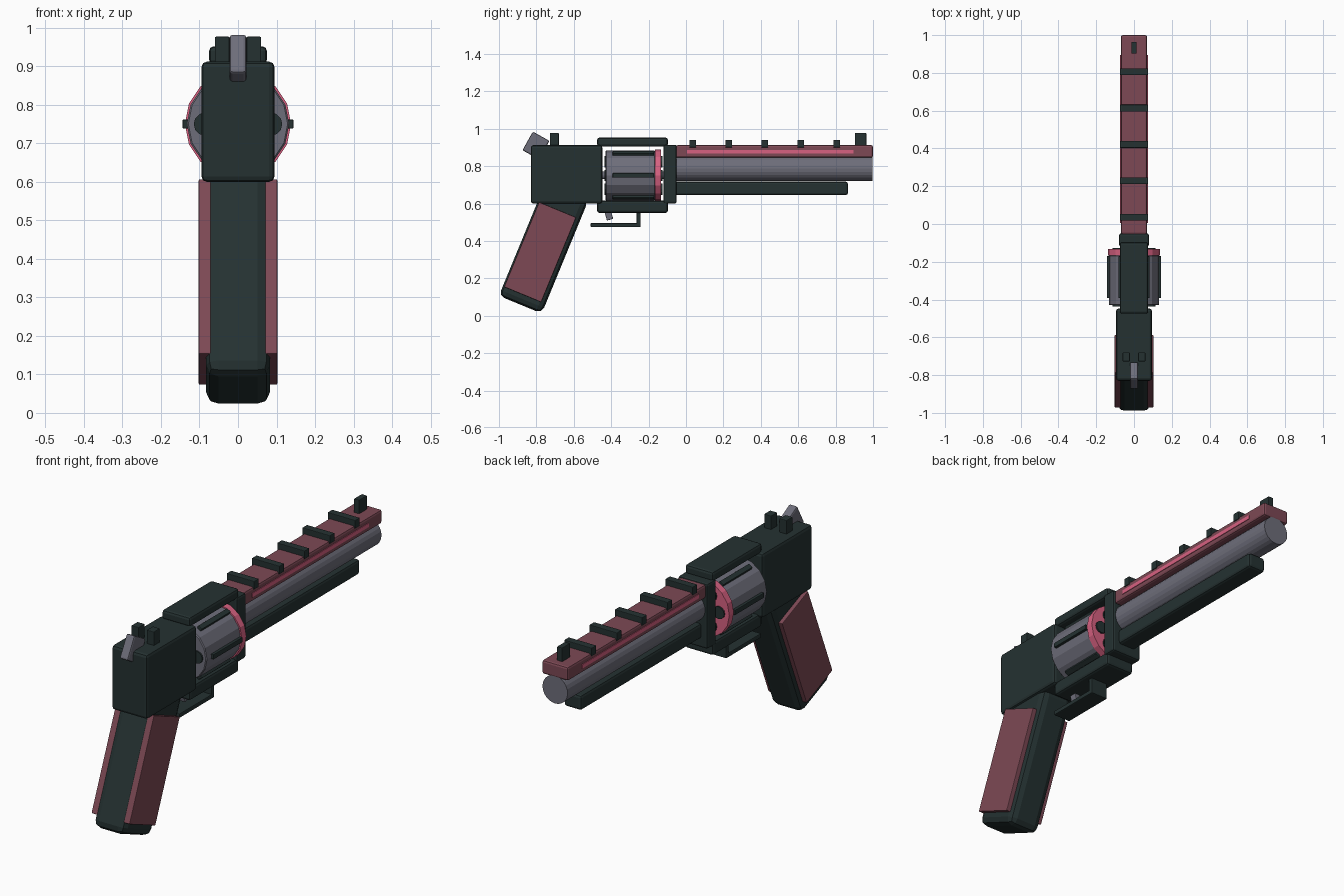
import bpy
import math
from mathutils import Vector

cube = bpy.data.objects.get("Cube")
if cube:
    bpy.data.objects.remove(cube, do_unlink=True)


def material(name, colour):
    m = bpy.data.materials.new(name)
    m.use_nodes = True
    rgba = (*colour, 1)
    m.diffuse_color = rgba
    m.node_tree.nodes["Principled BSDF"].inputs["Base Color"].default_value = rgba
    return m


DARK = material("dark green metal", (0.018, 0.031, 0.031))
STEEL = material("grey steel", (0.155, 0.155, 0.195))
MAROON = material("dull maroon", (0.205, 0.066, 0.09))
PINK = material("bright pink", (0.68, 0.12, 0.22))


def finish(name, mat, bevel, segments=2):
    ob = bpy.context.object
    ob.name = name
    ob.data.materials.append(mat)
    if bevel:
        mod = ob.modifiers.new("Bevel", 'BEVEL')
        mod.width = bevel
        mod.segments = segments
        mod.limit_method = 'ANGLE'
    return ob


def box(name, mat, x, y, z, bevel=0.0, tilt=0.0):
    """Box from (min, max) ranges, tilted in the side plane about its centre."""
    lo, hi = Vector((x[0], y[0], z[0])), Vector((x[1], y[1], z[1]))
    bpy.ops.mesh.primitive_cube_add(size=1, location=(lo + hi) / 2,
                                    rotation=(math.radians(tilt), 0, 0))
    ob = bpy.context.object
    ob.scale = hi - lo
    bpy.ops.object.transform_apply(location=False, rotation=False, scale=True)
    return finish(name, mat, bevel)


def rod(name, mat, radius, y, x=0.0, z=0.0, sides=24, bevel=0.0):
    """Cylinder lying along y."""
    bpy.ops.mesh.primitive_cylinder_add(
        vertices=sides, radius=radius, depth=y[1] - y[0],
        location=(x, sum(y) / 2, z), rotation=(math.pi / 2, 0, math.pi / 2 * 0))
    # Put a corner exactly on the sides
    return finish(name, mat, bevel, 1)


def wide(w):
    return (-w, w)


# Frame around the drum
box("rear_frame", DARK, wide(0.095), (-0.83, -0.447), (0.6, 0.912), 0.014)
box("top_strap", DARK, wide(0.075), (-0.475, -0.097), (0.905, 0.952), 0.012)
box("bottom_strap", DARK, wide(0.075), (-0.475, -0.097), (0.55, 0.615), 0.012)
box("front_frame", DARK, wide(0.079), (-0.12, -0.05), (0.6, 0.914), 0.01)

# Drum with ribs and chambers
AXIS = 0.75
rod("drum", STEEL, 0.133, (-0.43, -0.165), z=AXIS, sides=16, bevel=0.004)
rod("drum_ring", PINK, 0.138, (-0.167, -0.133), z=AXIS, sides=16)
rod("drum_axle", STEEL, 0.02, (-0.46, -0.1), z=AXIS, sides=12)
for i in range(6):
    a = i * math.pi / 3
    c, s = math.cos(a), math.sin(a)
    rib = box(f"drum_rib_{i}", DARK, wide(0.012), (-0.392, -0.17), wide(0.012), 0.003)
    rib.location = (0.132 * c, -0.281, AXIS + 0.132 * s)
    rib.rotation_euler = (0, -a, 0)
    rod(f"chamber_{i}", DARK, 0.03, (-0.437, -0.126),
        0.085 * c, AXIS + 0.085 * s, 12)

# Barrel, top rib and underlug
rod("barrel", STEEL, 0.067, (-0.06, 0.998), z=0.787, sides=24)
box("barrel_rib", MAROON, wide(0.07), (-0.055, 1.0), (0.845, 0.912), 0.01)
box("underlug", DARK, wide(0.046), (-0.06, 0.866), (0.645, 0.717), 0.012)
for side, name in ((1, "left"), (-1, "right")):
    box(f"{name}_stripe", PINK, sorted((side * 0.066, side * 0.073)),
        (0.005, 0.895), (0.868, 0.887))
for i in range(5):
    y = 0.036 + i * 0.1925
    box(f"rail_tooth_{i}", DARK, wide(0.074), (y - 0.018, y + 0.018), (0.9, 0.94), 0.003)

# Sights
box("front_sight", DARK, wide(0.014), (0.903, 0.964), (0.9, 0.978), 0.003)
for side, name in ((1, "left"), (-1, "right")):
    box(f"{name}_rear_sight", DARK, sorted((side * 0.022, side * 0.06)),
        (-0.727, -0.68), (0.9, 0.977), 0.003)

# Hammer and trigger with its guard
box("hammer", STEEL, wide(0.022), (-0.853, -0.751), (0.853, 0.967), 0.008, -29)
box("trigger", STEEL, wide(0.014), (-0.435, -0.4), (0.512, 0.6), 0.003, 15)
box("guard_bar", DARK, wide(0.045), (-0.51, -0.243), (0.474, 0.495), 0.004)
box("guard_post", DARK, wide(0.045), (-0.264, -0.243), (0.474, 0.58), 0.004)

# Grip with side panels
box("grip", DARK, wide(0.083), (-0.886, -0.638), (0.035, 0.685), 0.032, -22.4)
for side, name in ((1, "left"), (-1, "right")):
    box(f"{name}_grip_panel", MAROON, sorted((side * 0.07, side * 0.102)),
        (-0.887, -0.673), (0.095, 0.585), 0.003, -22.4)
